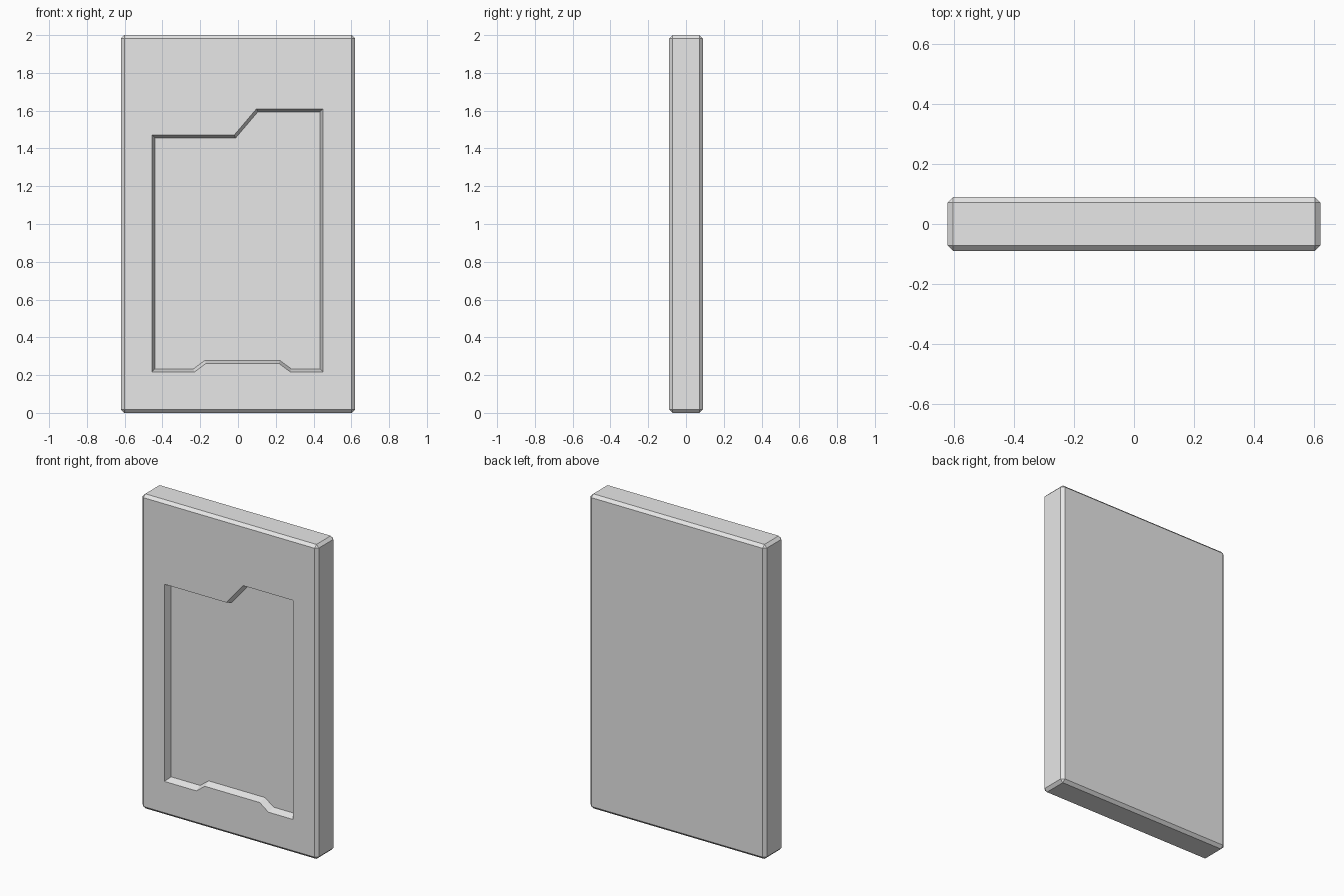
import bpy, bmesh
from mathutils import Vector

if "Cube" in bpy.data.objects:
    bpy.data.objects.remove(bpy.data.objects["Cube"], do_unlink=True)

WIDTH, DEPTH, HEIGHT = 1.24, 0.18, 2.0
CHAMFER = 0.018
FRONT = -DEPTH / 2
RECESS_DEPTH, WALL_TAPER = 0.045, 0.016

# Single flat grey
grey = bpy.data.materials.new("light_grey")
grey.use_nodes = True
colour = (0.8, 0.8, 0.8, 1.0)
grey.diffuse_color = colour
grey.node_tree.nodes["Principled BSDF"].inputs["Base Color"].default_value = colour


def make_object(name, bm):
    bmesh.ops.recalc_face_normals(bm, faces=bm.faces[:])
    mesh = bpy.data.meshes.new(name)
    bm.to_mesh(mesh)
    bm.free()
    mesh.materials.append(grey)
    obj = bpy.data.objects.new(name, mesh)
    bpy.context.collection.objects.link(obj)
    return obj


# Slab with chamfered edges
bm = bmesh.new()
bmesh.ops.create_cube(bm, size=1)
bmesh.ops.scale(bm, vec=(WIDTH, DEPTH, HEIGHT), verts=bm.verts[:])
bmesh.ops.translate(bm, vec=(0, 0, HEIGHT / 2), verts=bm.verts[:])
bmesh.ops.bevel(bm, geom=bm.edges[:], offset=CHAMFER, segments=1,
                affect='EDGES', clamp_overlap=True)
panel = make_object("panel", bm)

# Recess outline (x, z): stepped top edge, raised ledge at the bottom
outline = [(-0.455, 0.217), (-0.23, 0.217), (-0.17, 0.262), (0.216, 0.262),
           (0.277, 0.217), (0.45, 0.217), (0.45, 1.61), (0.098, 1.61),
           (-0.02, 1.471), (-0.455, 1.471)]

# Cutter: straight outside the slab, tapering inwards below its front face
bm = bmesh.new()
cap = bm.faces.new([bm.verts.new((x, FRONT - 0.05, z)) for x, z in outline])
ext = bmesh.ops.extrude_face_region(bm, geom=[cap], use_keep_orig=True)["geom"]
floor = next(g for g in ext if isinstance(g, bmesh.types.BMFace))
bmesh.ops.translate(bm, vec=(0, 0.05, 0), verts=floor.verts[:])
bm.normal_update()
bmesh.ops.inset_region(bm, faces=[floor], thickness=WALL_TAPER,
                       use_even_offset=True)
bmesh.ops.translate(bm, vec=Vector((0, RECESS_DEPTH, 0)), verts=floor.verts[:])
cutter = make_object("recess_cutter", bm)
cutter.hide_render = True

# Cut the recess and discard the helper
cut = panel.modifiers.new("recess", 'BOOLEAN')
cut.operation = 'DIFFERENCE'
cut.solver = 'EXACT'
cut.object = cutter
bpy.context.view_layer.objects.active = panel
panel.select_set(True)
bpy.ops.object.modifier_apply(modifier=cut.name)
bpy.data.objects.remove(cutter, do_unlink=True)
